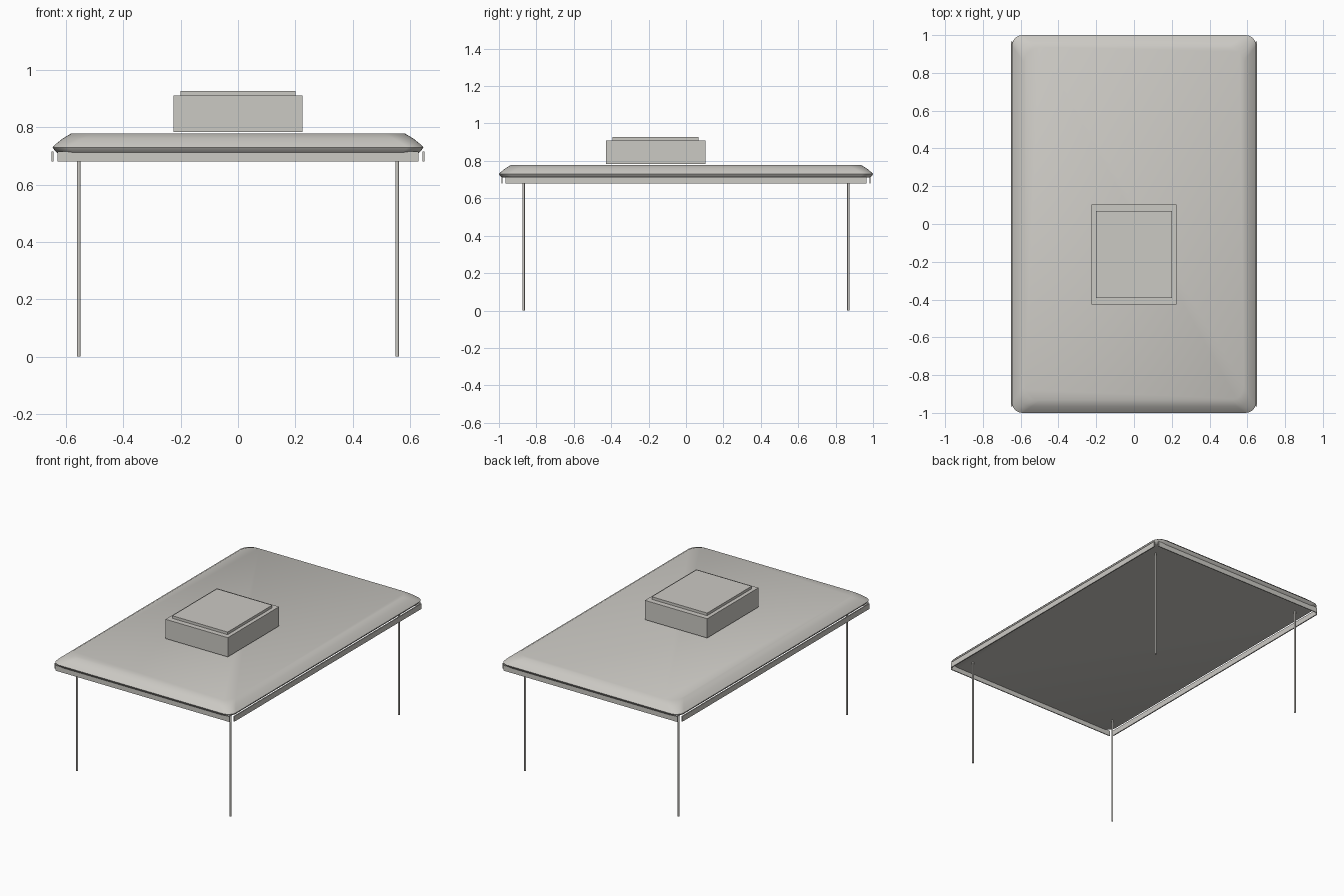
import bpy, bmesh, math
from mathutils import Matrix, Vector

cube = bpy.data.objects.get("Cube")
if cube:
    bpy.data.objects.remove(cube, do_unlink=True)

grey = bpy.data.materials.new("warm_grey")
grey.use_nodes = True
grey.diffuse_color = (0.6, 0.585, 0.55, 1)
grey.node_tree.nodes["Principled BSDF"].inputs["Base Color"].default_value = grey.diffuse_color


def finish(name, bm, smooth=False):
    bmesh.ops.recalc_face_normals(bm, faces=bm.faces)
    mesh = bpy.data.meshes.new(name)
    bm.to_mesh(mesh)
    bm.free()
    mesh.materials.append(grey)
    obj = bpy.data.objects.new(name, mesh)
    bpy.context.collection.objects.link(obj)
    if smooth:
        for p in mesh.polygons:
            p.use_smooth = True
        mesh.set_sharp_from_angle(angle=math.radians(32))
    return obj


def box(name, x0, x1, y0, y1, z0, z1):
    bm = bmesh.new()
    size = Vector((x1 - x0, y1 - y0, z1 - z0))
    mid = Vector((x0 + x1, y0 + y1, z0 + z1)) / 2
    bmesh.ops.create_cube(bm, size=1, matrix=Matrix.Translation(mid) @ Matrix.Diagonal(size).to_4x4())
    return finish(name, bm)


def rounded_ring(bm, hx, hy, radius, z, steps=6):
    verts = []
    for corner, (sx, sy) in enumerate([(1, 1), (-1, 1), (-1, -1), (1, -1)]):
        for i in range(steps + 1):
            a = math.pi / 2 * (corner + i / steps)
            verts.append(bm.verts.new((sx * (hx - radius) + radius * math.cos(a),
                                       sy * (hy - radius) + radius * math.sin(a), z)))
    return verts


# Roof: rounded rectangle rings stacked along a bevelled edge profile (inset, height)
profile = [(0.016, 0.71), (0.006, 0.719), (0, 0.73), (0.012, 0.742), (0.034, 0.76), (0.064, 0.778)]
bm = bmesh.new()
rings = [rounded_ring(bm, 0.646 - d, 1 - d, 0.055 + 0.4 * d, z) for d, z in profile]
for low, high in zip(rings, rings[1:]):
    for i in range(len(low)):
        j = (i + 1) % len(low)
        bm.faces.new((low[i], low[j], high[j], high[i]))
bm.faces.new(rings[0])
bm.faces.new(rings[-1])
finish("roof", bm, smooth=True)

# Skirt strips hanging under each roof edge, open at the corners
for side, s in (("left", 1), ("right", -1)):
    xs = sorted((s * 0.643, s * 0.65))
    box(side + "_skirt", *xs, -0.965, 0.965, 0.68, 0.715)
for side, s in (("back", 1), ("front", -1)):
    ys = sorted((s * 0.98, s * 0.986))
    box(side + "_skirt", -0.63, 0.63, *ys, 0.68, 0.715)

# Slender legs
for end, sy in (("front", -1), ("back", 1)):
    for side, sx in (("left", 1), ("right", -1)):
        bm = bmesh.new()
        bmesh.ops.create_cone(bm, cap_ends=True, segments=12, radius1=0.006, radius2=0.006,
                              depth=0.715, matrix=Matrix.Translation((sx * 0.555, sy * 0.868, 0.3575)))
        finish(f"{end}_{side}_leg", bm, smooth=True)

# Roof unit with its raised lid
box("roof_unit", -0.225, 0.225, -0.427, 0.103, 0.784, 0.91)
box("roof_unit_lid", -0.2, 0.2, -0.393, 0.068, 0.91, 0.927)
